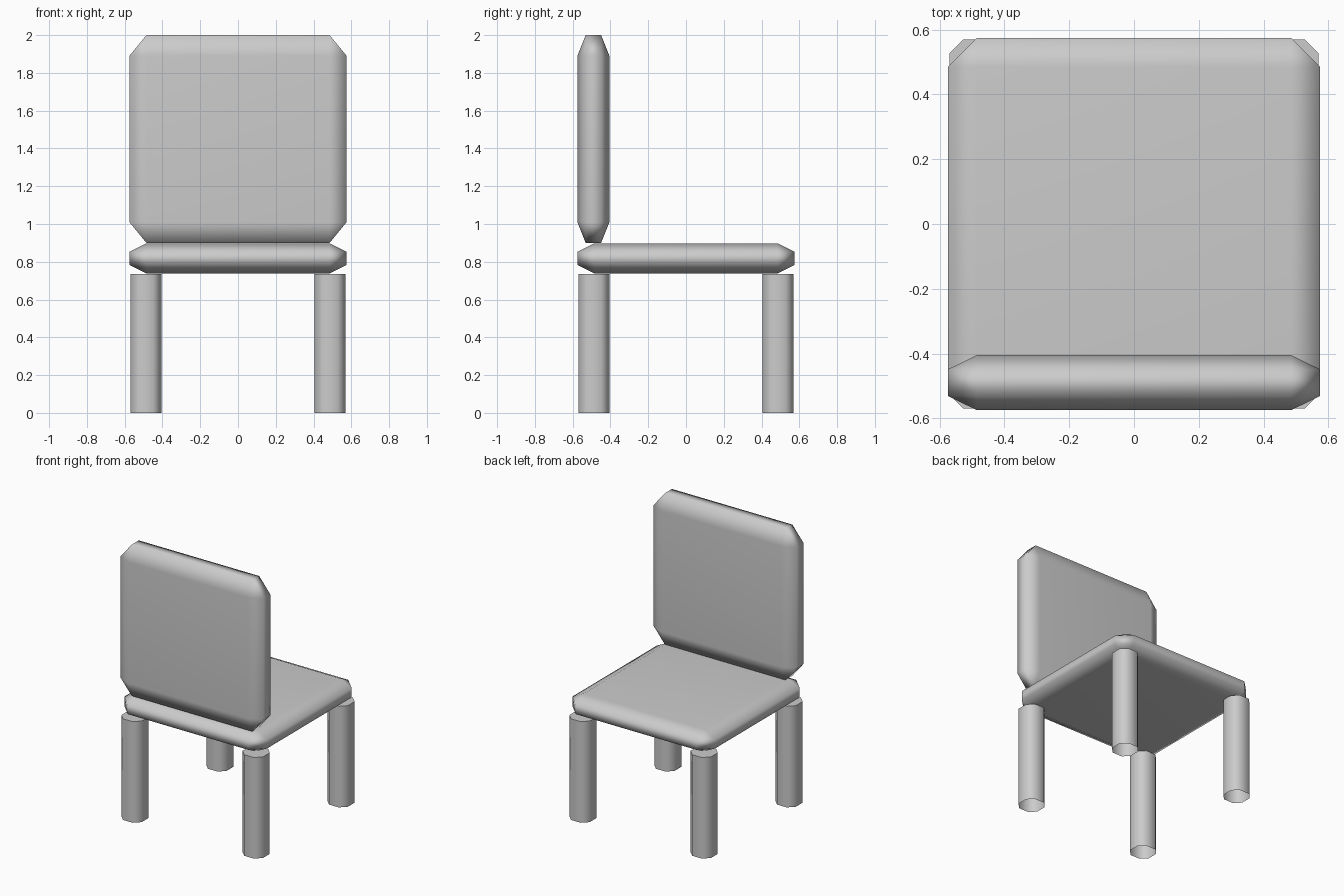
import bpy
import bmesh
from mathutils import Vector

if "Cube" in bpy.data.objects:
    bpy.data.objects.remove(bpy.data.objects["Cube"])


def finish(name, bm, location):
    """Turn a bmesh into a smooth object whose large faces still read flat."""
    for face in bm.faces:
        face.smooth = True
    mesh = bpy.data.meshes.new(name)
    bm.to_mesh(mesh)
    bm.free()
    obj = bpy.data.objects.new(name, mesh)
    obj.location = location
    bpy.context.collection.objects.link(obj)
    weighted = obj.modifiers.new("Weighted normals", 'WEIGHTED_NORMAL')
    weighted.keep_sharp = True
    return obj


def cushion(name, low, high, inset):
    """Box with all edges chamfered, with a different inset along each axis."""
    low, high, inset = Vector(low), Vector(high), Vector(inset)
    size = high - low
    bm = bmesh.new()
    bmesh.ops.create_cube(bm, size=1)
    # Bevel by one unit in inset-sized space, then scale to real size
    bmesh.ops.scale(bm, verts=bm.verts, vec=[s / i for s, i in zip(size, inset)])
    bmesh.ops.bevel(bm, geom=bm.edges[:], offset=1, segments=1,
                    affect='EDGES', profile=0.5)
    bmesh.ops.scale(bm, verts=bm.verts, vec=inset)
    return finish(name, bm, (low + high) / 2)


def leg(name, x, y, width, height, chamfer):
    """Square post with chamfered uprights and an open foot."""
    bm = bmesh.new()
    bmesh.ops.create_cube(bm, size=1)
    bmesh.ops.scale(bm, verts=bm.verts, vec=(width, width, height))
    uprights = [e for e in bm.edges
                if abs(e.verts[0].co.z - e.verts[1].co.z) > height / 2]
    bmesh.ops.bevel(bm, geom=uprights, offset=chamfer, segments=1,
                    affect='EDGES', profile=0.5)
    bm.normal_update()
    foot = [f for f in bm.faces if f.normal.z < -0.9]
    bmesh.ops.delete(bm, geom=foot, context='FACES_ONLY')
    for edge in bm.edges:
        if abs(edge.verts[0].co.z - edge.verts[1].co.z) < 0.001:
            edge.smooth = False
    return finish(name, bm, (x, y, height / 2))


# Seat and backrest
cushion("seat", (-0.575, -0.575, 0.738), (0.575, 0.575, 0.898),
        (0.09, 0.09, 0.045))
cushion("backrest", (-0.575, -0.575, 0.9), (0.575, -0.405, 2.0),
        (0.09, 0.044, 0.11))

# Four legs
for y_name, y in (("front", -0.488), ("rear", 0.488)):
    for x_name, x in (("left", -0.488), ("right", 0.488)):
        leg(f"{y_name}_{x_name}_leg", x, y, 0.164, 0.736, 0.043)
